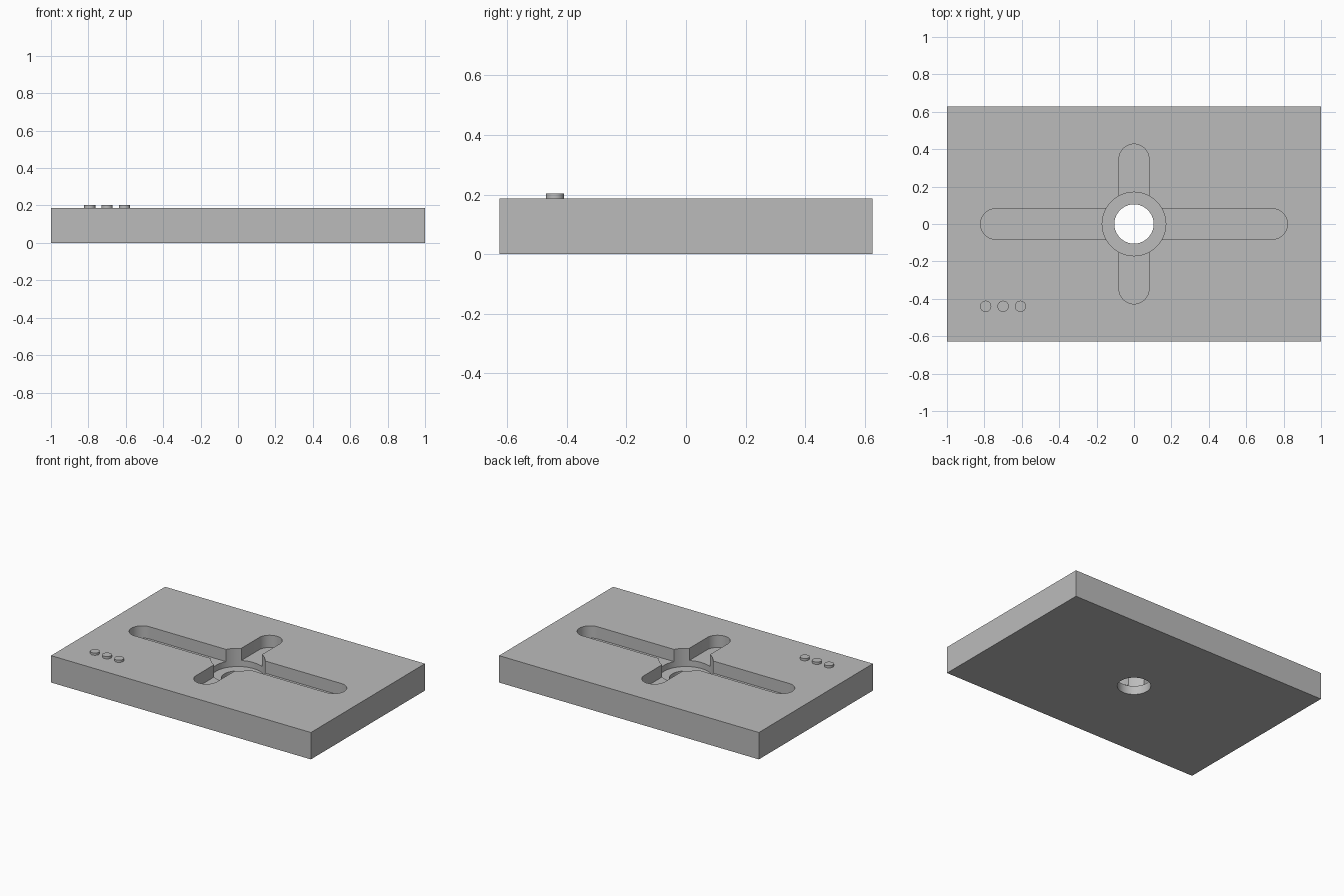
import bpy, bmesh
from math import cos, sin, pi, radians

if "Cube" in bpy.data.objects:
    bpy.data.objects.remove(bpy.data.objects["Cube"])

TOP = 0.187          # plate thickness
SLOT_FLOOR = 0.102   # floor of the crossed slots
BORE_FLOOR = 0.06    # floor of the counterbore

grey = bpy.data.materials.new("plain grey")
grey.use_nodes = True
grey.diffuse_color = (0.5, 0.5, 0.5, 1)
grey.node_tree.nodes["Principled BSDF"].inputs["Base Color"].default_value = (0.5, 0.5, 0.5, 1)


def prism(name, outline, z0, z1):
    """Extrude a closed xy outline from z0 to z1."""
    bm = bmesh.new()
    face = bm.faces.new([bm.verts.new((x, y, z0)) for x, y in outline])
    moved = bmesh.ops.extrude_face_region(bm, geom=[face])["geom"]
    verts = [v for v in moved if isinstance(v, bmesh.types.BMVert)]
    bmesh.ops.translate(bm, verts=verts, vec=(0, 0, z1 - z0))
    bmesh.ops.recalc_face_normals(bm, faces=bm.faces)
    mesh = bpy.data.meshes.new(name)
    bm.to_mesh(mesh)
    bm.free()
    mesh.materials.append(grey)
    obj = bpy.data.objects.new(name, mesh)
    bpy.context.collection.objects.link(obj)
    return obj


def circle(r, cx=0, cy=0, n=64):
    return [(cx + r * cos(2 * pi * i / n), cy + r * sin(2 * pi * i / n)) for i in range(n)]


def stadium(half, r, n=24):
    """Slot outline along x with round ends."""
    pts = []
    for side in (1, -1):
        for i in range(n + 1):
            a = -pi / 2 + pi * i / n
            pts.append((side * (half - r + r * cos(a)), side * r * sin(a)))
    return pts


# Plate
plate = prism("base_plate", [(-1, -0.627), (1, -0.627), (1, 0.627), (-1, 0.627)], 0, TOP)

# Slots, counterbore and through hole
above = TOP + 0.1
cutters = [
    prism("long_slot_cutter", stadium(0.82, 0.082), SLOT_FLOOR, above),
    prism("short_slot_cutter", [(-y, x) for x, y in stadium(0.427, 0.08)], SLOT_FLOOR, above),
    prism("counterbore_cutter", circle(0.17), BORE_FLOOR, above),
    prism("through_hole_cutter", circle(0.105), -0.1, above),
]
for cutter in cutters:
    cutter.hide_render = True
    cut = plate.modifiers.new(cutter.name, "BOOLEAN")
    cut.operation = "DIFFERENCE"
    cut.solver = "EXACT"
    cut.object = cutter
    bpy.ops.object.select_all(action="DESELECT")
    plate.select_set(True)
    bpy.context.view_layer.objects.active = plate
    bpy.ops.object.modifier_apply(modifier=cut.name)
    bpy.data.objects.remove(cutter)

# Row of small raised marker studs
parts = [plate]
for i in range(3):
    stud = circle(0.03, -0.793 + 0.093 * i, -0.44, 32)
    parts.append(prism(f"marker_stud_{i + 1}", stud, TOP - 0.01, 0.203))

# Smooth the round walls, keep the edges sharp
bpy.ops.object.select_all(action="DESELECT")
for part in parts:
    part.select_set(True)
bpy.context.view_layer.objects.active = plate
bpy.ops.object.shade_smooth_by_angle(angle=radians(30))
